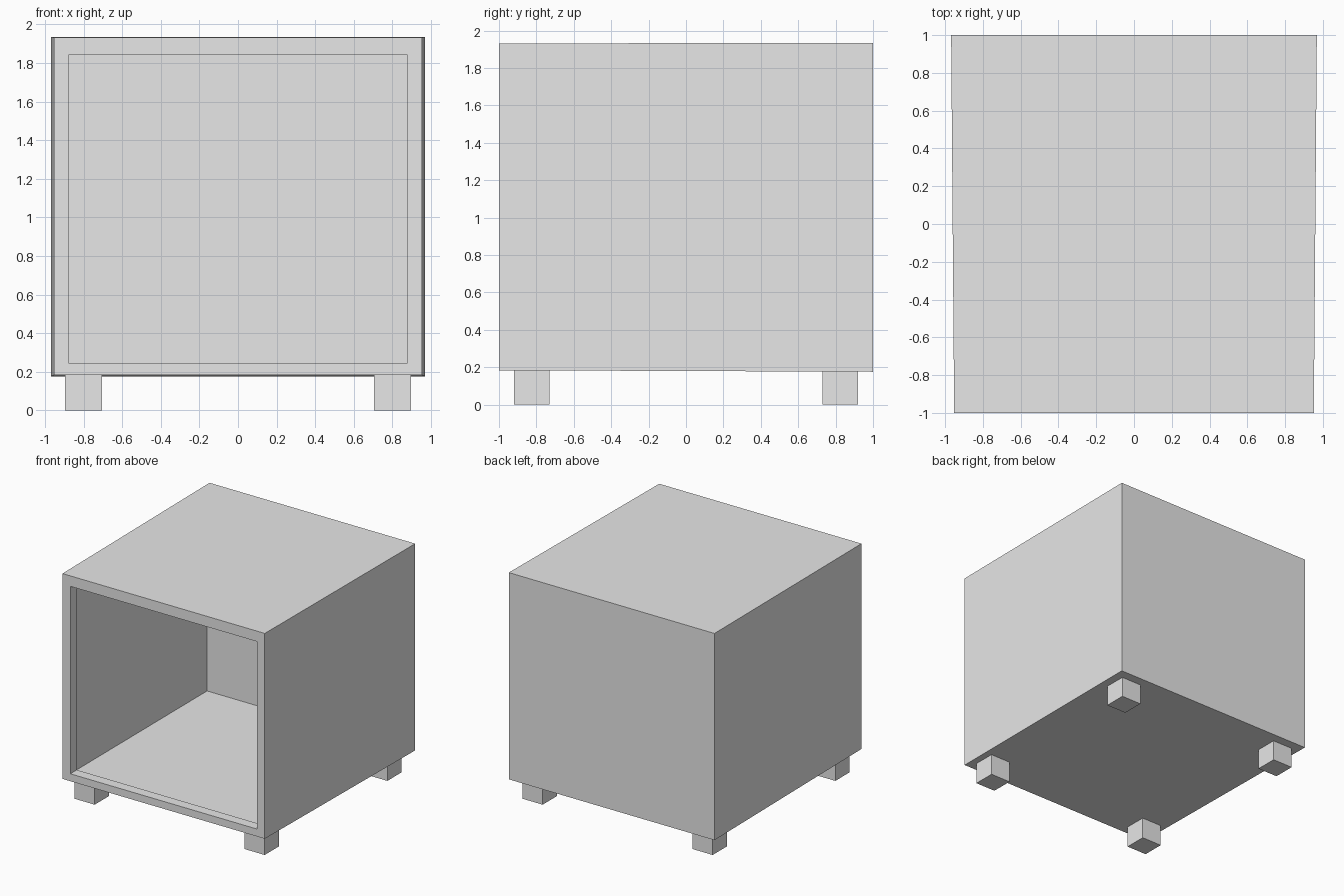
import bpy
import bmesh

cube = bpy.data.objects.get("Cube")
if cube:
    bpy.data.objects.remove(cube, do_unlink=True)

grey = bpy.data.materials.new("light_grey")
grey.use_nodes = True
colour = (0.8, 0.8, 0.8, 1.0)
grey.diffuse_color = colour
grey.node_tree.nodes["Principled BSDF"].inputs["Base Color"].default_value = colour


def finish(bm, name):
    bmesh.ops.recalc_face_normals(bm, faces=bm.faces)
    mesh = bpy.data.meshes.new(name)
    bm.to_mesh(mesh)
    bm.free()
    mesh.materials.append(grey)
    obj = bpy.data.objects.new(name, mesh)
    bpy.context.collection.objects.link(obj)
    return obj


def ring(bm, y, half, bottom, top):
    """Rectangle of vertices facing the front at depth y."""
    corners = ((-half, bottom), (half, bottom), (half, top), (-half, top))
    return [bm.verts.new((x, y, z)) for x, z in corners]


# Hollow cabinet: outer shell, front rim, recessed interior
bm = bmesh.new()
rings = [
    ring(bm, 1.0, 0.968, 0.176, 1.935),     # outer back
    ring(bm, -1.0, 0.952, 0.184, 1.931),    # outer front
    ring(bm, -1.0, 0.878, 0.247, 1.842),    # opening
    ring(bm, -0.913, 0.878, 0.247, 1.842),  # inside of the lip
    ring(bm, -0.913, 0.905, 0.226, 1.867),  # interior front
    ring(bm, 0.887, 0.912, 0.222, 1.87),    # interior back
]
for a, b in zip(rings, rings[1:]):
    for i in range(4):
        j = (i + 1) % 4
        bm.faces.new((a[i], a[j], b[j], b[i]))
bm.faces.new(rings[0])
bm.faces.new(rings[-1])
finish(bm, "cabinet_body")

# Four square feet
for side, sx in (("right", -1), ("left", 1)):
    for end, sy in (("front", -1), ("back", 1)):
        bm = bmesh.new()
        bmesh.ops.create_cube(bm, size=1)
        bmesh.ops.scale(bm, vec=(0.19, 0.19, 0.19), verts=bm.verts)
        bmesh.ops.translate(bm, vec=(sx * 0.8, sy * 0.825, 0.095), verts=bm.verts)
        finish(bm, f"foot_{end}_{side}")
